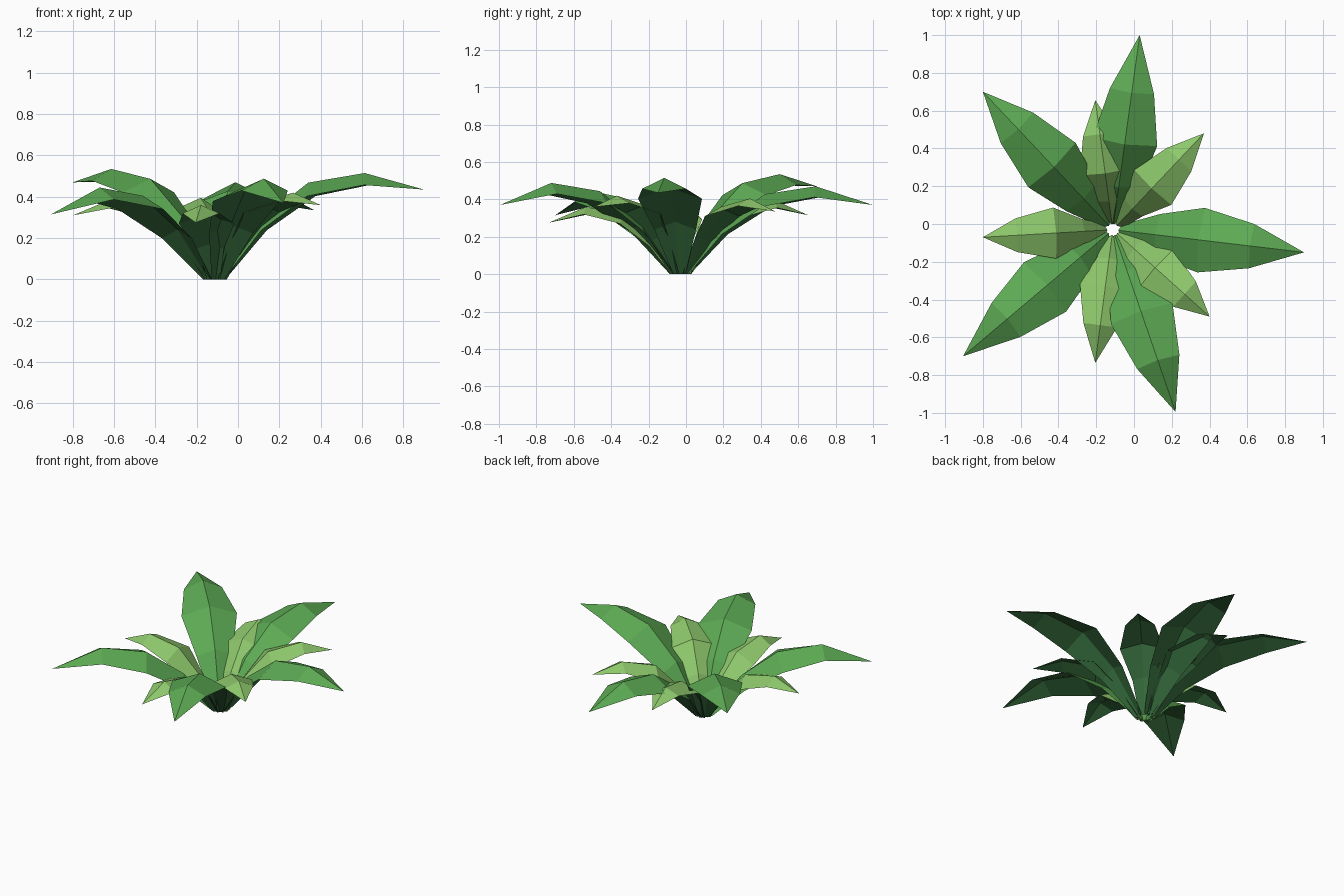
import bpy, bmesh
from mathutils import Vector

if "Cube" in bpy.data.objects:
    bpy.data.objects.remove(bpy.data.objects["Cube"])

CENTRE = Vector((-0.112, -0.03, 0))


def material(name, rgb):
    m = bpy.data.materials.new(name)
    m.diffuse_color = (*rgb, 1)
    m.use_nodes = True
    m.node_tree.nodes["Principled BSDF"].inputs["Base Color"].default_value = m.diffuse_color
    return m


large_green = material("leaf green", (0.108, 0.40, 0.088))
small_green = material("young leaf green", (0.27, 0.58, 0.15))
under_green = material("dark underside green", (0.042, 0.17, 0.052))

# Stations along a leaf: (rib distance, rib height as share of crest,
#                         edge distance, half width, edge drop)
LARGE = [(0.029, 0.0, 0.047, 0.033, 0.0), (0.225, 0.56, 0.24, 0.112, 0.05),
         (0.455, 0.91, 0.47, 0.172, 0.065), (0.73, 1.0, 0.74, 0.118, 0.058)]
SMALL = [(0.029, 0.0, 0.047, 0.033, 0.0), (0.15, 0.50, 0.16, 0.066, 0.03),
         (0.30, 0.89, 0.308, 0.135, 0.05), (0.51, 1.0, 0.51, 0.09, 0.04)]


def leaf(name, tip, crest, stations, top_mat):
    """Folded leaf: ridged upper sheet with a thin dark lower sheet."""
    tip = Vector(tip)
    along = Vector((tip.x, tip.y, 0)) - CENTRE
    along.normalize()
    side = Vector((-along.y, along.x, 0))
    bm = bmesh.new()

    def vert(r, s, z):
        return bm.verts.new(CENTRE + along * r + side * s + Vector((0, 0, z)))

    rows = []
    for i, (r, share, er, w, drop) in enumerate(stations):
        z = crest * share
        under_z = z - 0.008 if i else 0
        rows.append((vert(er, -w, z - drop), vert(r, 0, z), vert(er, w, z - drop),
                     vert(r + (0.01 if i < 2 else 0), 0, under_z)))
    end = bm.verts.new(tip)

    def face(vs, mat):
        bm.faces.new(vs).material_index = mat

    for (r0, m0, l0, u0), (r1, m1, l1, u1) in zip(rows, rows[1:]):
        face((r0, r1, m1, m0), 0)
        face((m0, m1, l1, l0), 0)
        face((r0, u0, u1, r1), 1)
        face((u0, l0, l1, u1), 1)
    r0, m0, l0, u0 = rows[-1]
    face((r0, end, m0), 0)
    face((m0, end, l0), 0)
    face((r0, u0, end), 1)
    face((u0, l0, end), 1)

    me = bpy.data.meshes.new(name)
    bm.to_mesh(me)
    bm.free()
    me.materials.append(top_mat)
    me.materials.append(under_green)
    bpy.context.collection.objects.link(bpy.data.objects.new(name, me))


# Outer ring of large leaves: tip position and crest height
large = [((0.90, -0.15, 0.435), 0.515), ((0.03, 1.00, 0.37), 0.47),
         ((-0.80, 0.70, 0.47), 0.535), ((-0.905, -0.70, 0.315), 0.445),
         ((0.22, -0.995, 0.37), 0.488)]
for i, (tip, crest) in enumerate(large):
    leaf(f"large_leaf_{i + 1}", tip, crest, LARGE, large_green)

# Small young leaves between them
small = [((0.37, 0.48, 0.335), 0.405), ((-0.205, 0.655, 0.315), 0.395),
         ((-0.80, -0.07, 0.31), 0.385), ((-0.205, -0.735, 0.275), 0.36),
         ((0.40, -0.49, 0.36), 0.42)]
for i, (tip, crest) in enumerate(small):
    leaf(f"small_leaf_{i + 1}", tip, crest, SMALL, small_green)
